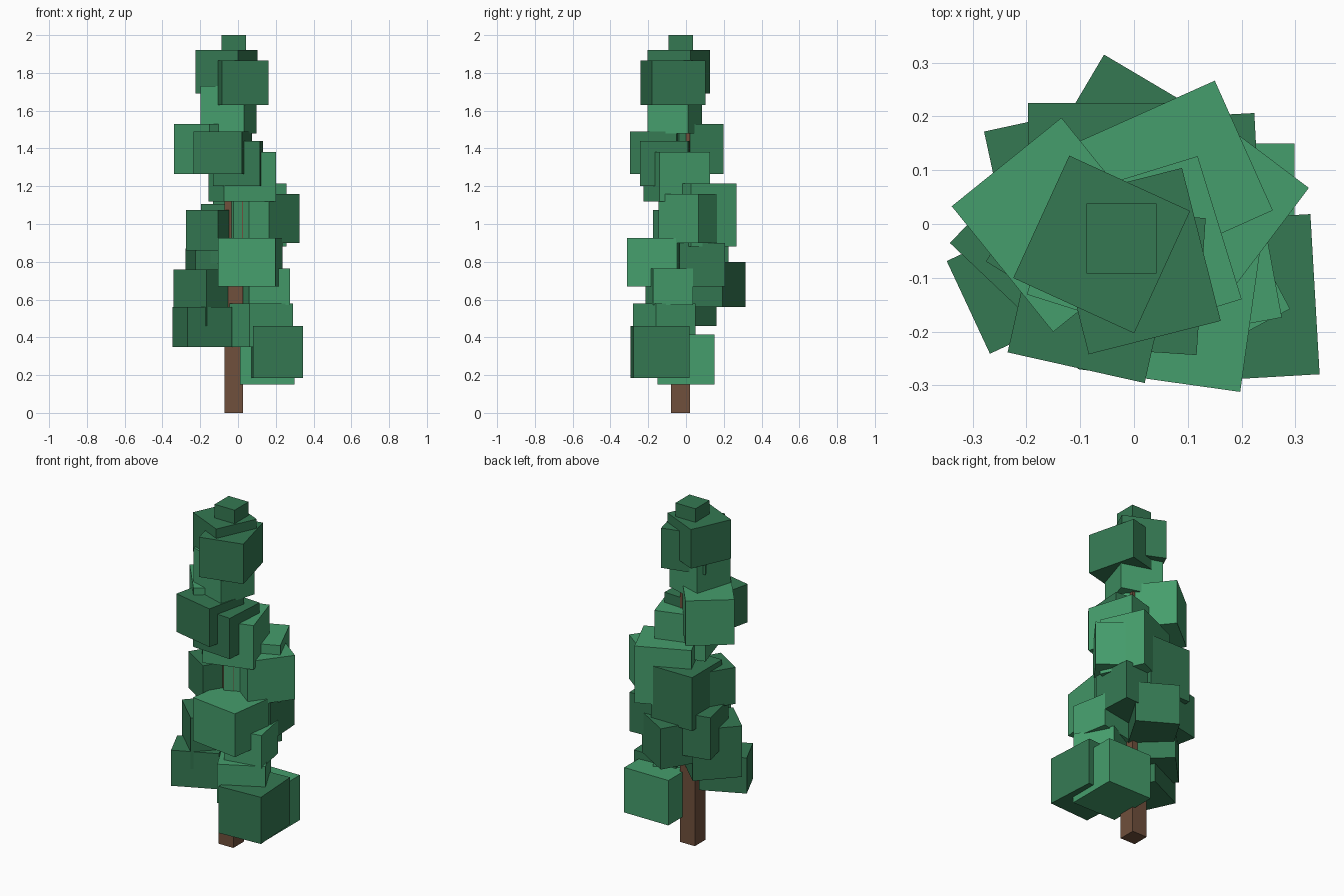
import bpy
from math import radians


def material(name, rgb):
    m = bpy.data.materials.new(name)
    m.diffuse_color = (*rgb, 1)
    return m


BARK = material("bark", (0.16, 0.08, 0.045))
LIGHT = material("light_leaves", (0.06, 0.34, 0.15))
DARK = material("dark_leaves", (0.035, 0.19, 0.085))


def block(name, x, y, z0, z1, w, d, rot, mat):
    """Box standing from z0 to z1, turned about the vertical axis."""
    bpy.ops.mesh.primitive_cube_add(size=1, location=(x, y, (z0 + z1) / 2),
                                    rotation=(0, 0, radians(rot)))
    o = bpy.context.object
    o.name = name
    o.scale = (w, d, z1 - z0)
    o.data.materials.append(mat)


# square trunk
block("trunk", -0.023, -0.03, 0, 1.6, 0.097, 0.1, 0, BARK)

# leaf blocks from top to bottom: x, y, bottom, top, width, depth, turn
dark_leaves = [
    (-0.023, -0.027, 1.87, 2.00, 0.13, 0.13, 0),
    (-0.060, -0.038, 1.69, 1.92, 0.247, 0.25, -24.6),
    (0.0025, -0.069, 1.63, 1.865, 0.253, 0.293, 14.2),
    (-0.080, -0.144, 1.265, 1.49, 0.261, 0.252, -12.6),
    (0.000, -0.108, 1.20, 1.44, 0.25, 0.255, -3.8),
    (-0.063, 0.085, 0.79, 1.105, 0.268, 0.28, 0),
    (-0.127, -0.020, 0.86, 1.075, 0.20, 0.24, -31.7),
    (0.110, 0.080, 0.67, 0.90, 0.24, 0.24, 3),
    (-0.130, 0.076, 0.62, 0.87, 0.25, 0.25, 12.2),
    (-0.016, 0.146, 0.56, 0.80, 0.24, 0.25, -30.6),
    (-0.162, -0.020, 0.46, 0.76, 0.24, 0.27, -43.5),
    (-0.190, -0.100, 0.35, 0.56, 0.26, 0.19, 25),
    (0.204, -0.138, 0.185, 0.46, 0.265, 0.298, 3.3),
]
light_leaves = [
    (-0.050, -0.060, 1.48, 1.73, 0.242, 0.225, -17.5),
    (-0.1425, -0.0015, 1.265, 1.53, 0.262, 0.30, 38.9),
    (0.022, -0.049, 1.12, 1.38, 0.287, 0.278, 17.1),
    (0.0625, 0.0825, 0.88, 1.215, 0.31, 0.264, 24.1),
    (0.137, 0.042, 0.90, 1.16, 0.27, 0.266, -37),
    (0.065, -0.158, 0.67, 0.925, 0.305, 0.268, -8),
    (0.147, -0.088, 0.57, 0.765, 0.22, 0.215, 10.5),
    (0.120, -0.115, 0.35, 0.58, 0.26, 0.235, 28),
    (0.154, 0.000, 0.15, 0.415, 0.288, 0.30, 0),
]
for i, b in enumerate(dark_leaves):
    block(f"dark_leaf_block_{i}", *b, DARK)
for i, b in enumerate(light_leaves):
    block(f"light_leaf_block_{i}", *b, LIGHT)
